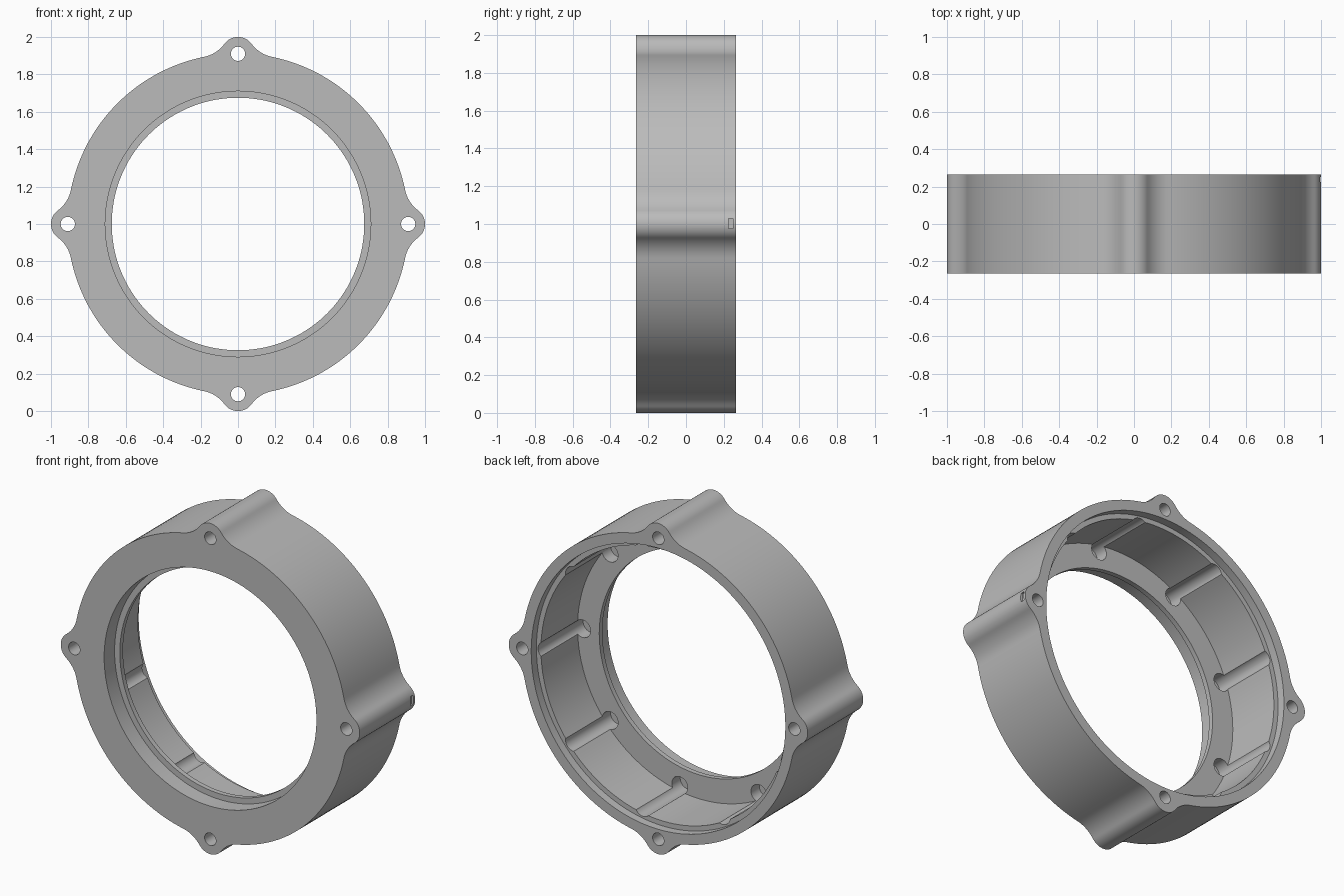
import bpy, bmesh, math
from mathutils import Matrix, Vector

if "Cube" in bpy.data.objects:
    bpy.data.objects.remove(bpy.data.objects["Cube"])

HALF = 0.265          # half depth along y
R_BODY = 0.912        # outer radius of the ring
R_BOLT, R_LOBE, R_FILLET = 0.91, 0.09, 0.18

grey = bpy.data.materials.new("mid grey")
grey.diffuse_color = (0.5, 0.5, 0.5, 1)
grey.use_nodes = True
grey.node_tree.nodes["Principled BSDF"].inputs["Base Color"].default_value = grey.diffuse_color


def make_object(name, bm):
    bmesh.ops.recalc_face_normals(bm, faces=bm.faces[:])
    mesh = bpy.data.meshes.new(name)
    bm.to_mesh(mesh)
    bm.free()
    obj = bpy.data.objects.new(name, mesh)
    bpy.context.collection.objects.link(obj)
    mesh.materials.append(grey)
    return obj


def arc(cx, cz, r, a0, a1, n):
    return [(cx + r * math.cos(a0 + (a1 - a0) * i / n),
             cz + r * math.sin(a0 + (a1 - a0) * i / n)) for i in range(n + 1)]


def lobed_outline():
    # one quarter-turn unit: fillet, rounded lobe, fillet, ring arc
    d = R_BODY + R_FILLET
    e = R_LOBE + R_FILLET
    phi = math.acos((d * d + R_BOLT ** 2 - e * e) / (2 * d * R_BOLT))
    fx, fz = d * math.cos(phi), d * math.sin(phi)
    tip = math.atan2(fz, fx - R_BOLT)
    upper = arc(fx, fz, R_FILLET, tip - math.pi, phi - math.pi, 10)
    lower = [(x, -z) for x, z in reversed(upper)]
    unit = lower + arc(R_BOLT, 0, R_LOBE, -tip, tip, 20)[1:-1] + upper
    unit += arc(0, 0, R_BODY, phi, math.pi / 2 - phi, 32)[1:-1]
    pts = []
    for k in range(4):
        c, s = math.cos(k * math.pi / 2), math.sin(k * math.pi / 2)
        pts += [(x * c - z * s, x * s + z * c) for x, z in unit]
    return pts


def prism(name, pts, y0, y1):
    bm = bmesh.new()
    face = bm.faces.new([bm.verts.new((x, y0, z + 1)) for x, z in pts])
    ext = bmesh.ops.extrude_face_region(bm, geom=[face])
    verts = [v for v in ext["geom"] if isinstance(v, bmesh.types.BMVert)]
    bmesh.ops.translate(bm, verts=verts, vec=(0, y1 - y0, 0))
    return make_object(name, bm)


def lathe(name, profile, n):
    # solid of revolution about the y axis; profile is (radius, y)
    bm = bmesh.new()
    rings = [[bm.verts.new((r * math.cos(2 * math.pi * i / n), y,
                            1 + r * math.sin(2 * math.pi * i / n)))
              for i in range(n)] for r, y in profile]
    for a, b in zip(rings, rings[1:]):
        for i in range(n):
            j = (i + 1) % n
            bm.faces.new((a[i], a[j], b[j], b[i]))
    bm.faces.new(rings[0])
    bm.faces.new(rings[-1])
    return make_object(name, bm)


def pin_circle(name, count, ring_r, pin_r, y0, y1):
    bm = bmesh.new()
    for k in range(count):
        a = 2 * math.pi * k / count
        pos = Vector((ring_r * math.cos(a), (y0 + y1) / 2, 1 + ring_r * math.sin(a)))
        bmesh.ops.create_cone(bm, cap_ends=True, segments=32, radius1=pin_r,
                              radius2=pin_r, depth=y1 - y0,
                              matrix=Matrix.Translation(pos) @ Matrix.Rotation(math.pi / 2, 4, 'X'))
    return make_object(name, bm)


# Ring body with four bolt lobes
housing = prism("ring_housing", lobed_outline(), -HALF, HALF)

# Stepped bore: front recess, inner lip, main bore, back recess
bore = lathe("bore_cutter", [(0.71, -0.4), (0.71, -0.165), (0.675, -0.165),
                             (0.675, -0.135), (0.82, -0.135), (0.82, 0.215),
                             (0.85, 0.215), (0.85, 0.4)], 144)
# Nine blind holes that run up the bore wall as grooves
grooves = pin_circle("groove_cutter", 9, 0.786, 0.053, -0.215, 0.35)
# Bolt holes through the lobes
bolts = pin_circle("bolt_hole_cutter", 4, R_BOLT, 0.038, -0.4, 0.4)
# Small notch in the right lobe near the back
notch = prism("notch_cutter", [(0.985, -0.025), (1.1, -0.025),
                               (1.1, 0.03), (0.985, 0.03)], 0.225, 0.25)

cutters = [bore, grooves, bolts, notch]
for cutter in cutters:
    cutter.hide_render = True
    mod = housing.modifiers.new(cutter.name, 'BOOLEAN')
    mod.operation = 'DIFFERENCE'
    mod.solver = 'EXACT'
    mod.object = cutter

# Bake the cuts and remove the helpers
bpy.context.view_layer.update()
result = bpy.data.meshes.new_from_object(
    housing.evaluated_get(bpy.context.evaluated_depsgraph_get()))
housing.modifiers.clear()
housing.data = result
for cutter in cutters:
    bpy.data.objects.remove(cutter)

bpy.ops.object.select_all(action='DESELECT')
housing.select_set(True)
bpy.context.view_layer.objects.active = housing
bpy.ops.object.shade_smooth_by_angle(angle=math.radians(30))
